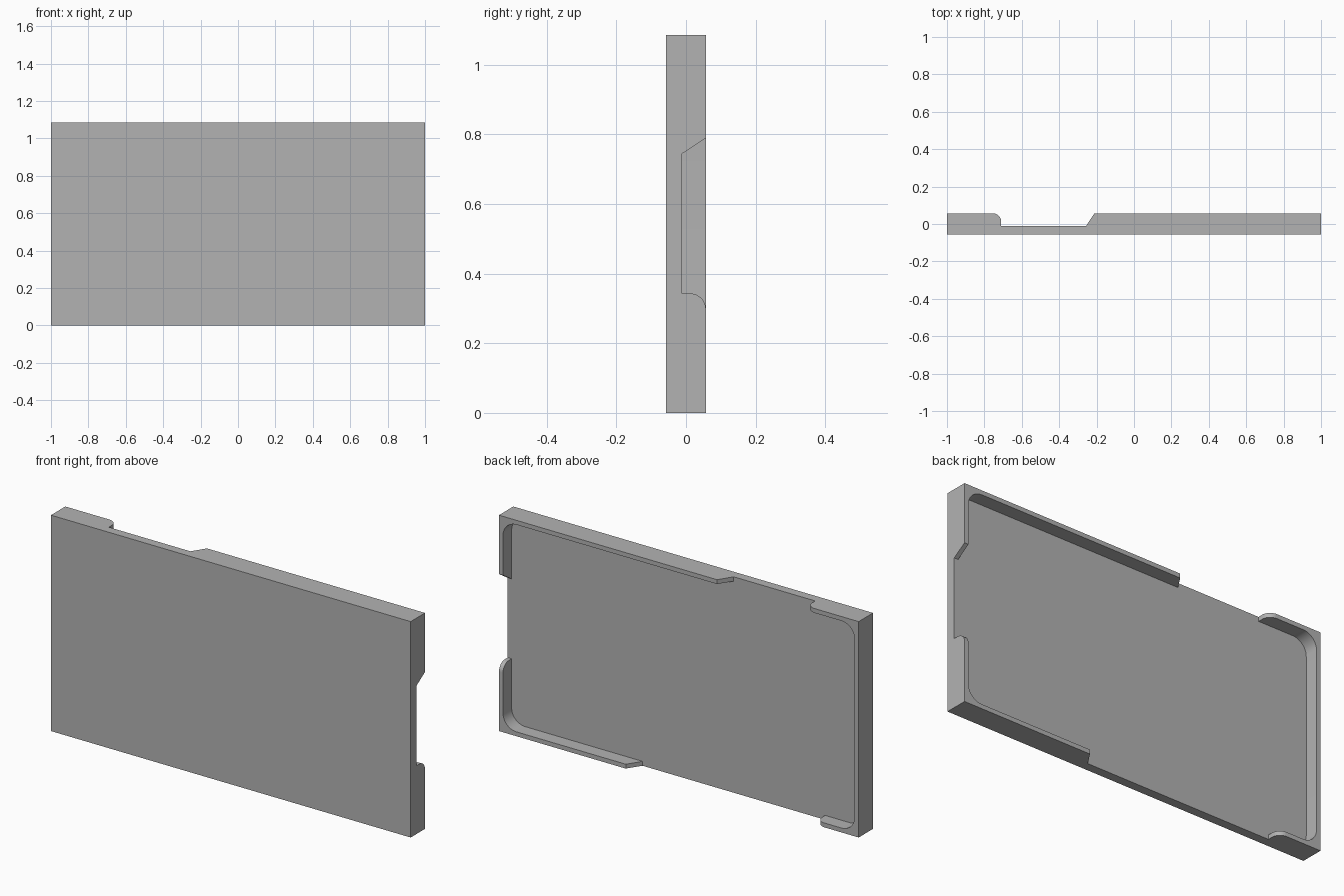
import bpy, bmesh
from math import sin, cos, pi
from mathutils import Vector

cube = bpy.data.objects.get("Cube")
if cube:
    bpy.data.objects.remove(cube, do_unlink=True)

W, H, D = 2.0, 1.085, 0.114      # width, height, depth
BACK, FLOOR = D / 2, -0.012      # rear rim and pocket floor along y
RIM, CORNER, LIP = 0.022, 0.075, 0.045
OUT = 0.1                        # how far cutters overshoot the body

grey = bpy.data.materials.new("plain_grey")
grey.use_nodes = True
grey.diffuse_color = (0.45, 0.45, 0.45, 1)
grey.node_tree.nodes["Principled BSDF"].inputs["Base Color"].default_value = grey.diffuse_color


def arc(cx, cy, r, start, steps=10):
    """Quarter arc, anticlockwise from the start angle."""
    angles = [start + pi / 2 * i / steps for i in range(steps + 1)]
    return [(cx + r * cos(a), cy + r * sin(a)) for a in angles]


def prism(name, points, sweep):
    """Extrude a closed loop of 3D points along a sweep vector."""
    bm = bmesh.new()
    face = bm.faces.new([bm.verts.new(p) for p in points])
    result = bmesh.ops.extrude_face_region(bm, geom=[face])
    moved = [v for v in result["geom"] if isinstance(v, bmesh.types.BMVert)]
    bmesh.ops.translate(bm, vec=Vector(sweep), verts=moved)
    bmesh.ops.recalc_face_normals(bm, faces=bm.faces)
    mesh = bpy.data.meshes.new(name)
    bm.to_mesh(mesh)
    bm.free()
    mesh.materials.append(grey)
    obj = bpy.data.objects.new(name, mesh)
    bpy.context.collection.objects.link(obj)
    return obj


def notch_profile(low, high):
    """Straight-sided gap whose rear lips flare outward in a round."""
    y = BACK - LIP
    right = [(p, q) for p, q in reversed(arc(high + LIP, y, LIP, pi / 2))]
    left = [(p, q) for p, q in reversed(arc(low - LIP, y, LIP, 0))]
    return ([(low, FLOOR), (high, FLOOR)] + right[::-1][::-1][::-1]
            + [(high + LIP, BACK + OUT), (low - LIP, BACK + OUT)] + left[::-1][::-1])


# Body slab
half = W / 2
panel = prism("back_cover_panel",
              [(-half, -BACK, 0), (half, -BACK, 0), (half, -BACK, H), (-half, -BACK, H)],
              (0, D, 0))

# Rounded pocket in the rear
px, low, top = half - RIM - CORNER, RIM + CORNER, H - RIM - CORNER
outline = (arc(px, top, CORNER, 0) + arc(-px, top, CORNER, pi / 2)
           + arc(-px, low, CORNER, pi) + arc(px, low, CORNER, 3 * pi / 2))
cutters = [prism("pocket_cutter", [(x, FLOOR, z) for x, z in outline], (0, D + OUT, 0))]

# Gaps through the top, bottom and left rims
reach = OUT + 2 * RIM
cutters.append(prism("top_gap_cutter",
                     [(x, y, H + OUT) for x, y in notch_profile(-0.71, -0.257)], (0, 0, -reach)))
cutters.append(prism("bottom_gap_cutter",
                     [(x, y, -OUT) for x, y in notch_profile(-0.765, 0.25)], (0, 0, reach)))
cutters.append(prism("side_gap_cutter",
                     [(half + OUT, y, z) for z, y in notch_profile(0.343, 0.744)], (-reach, 0, 0)))

bpy.context.view_layer.objects.active = panel
for cutter in cutters:
    mod = panel.modifiers.new(cutter.name, "BOOLEAN")
    mod.operation, mod.solver, mod.object = "DIFFERENCE", "EXACT", cutter
    bpy.ops.object.modifier_apply(modifier=mod.name)
    bpy.data.objects.remove(cutter, do_unlink=True)

# Smooth rounds with crisp edges
bpy.ops.object.select_all(action="DESELECT")
panel.select_set(True)
bpy.ops.object.shade_smooth_by_angle(angle=pi / 6)
